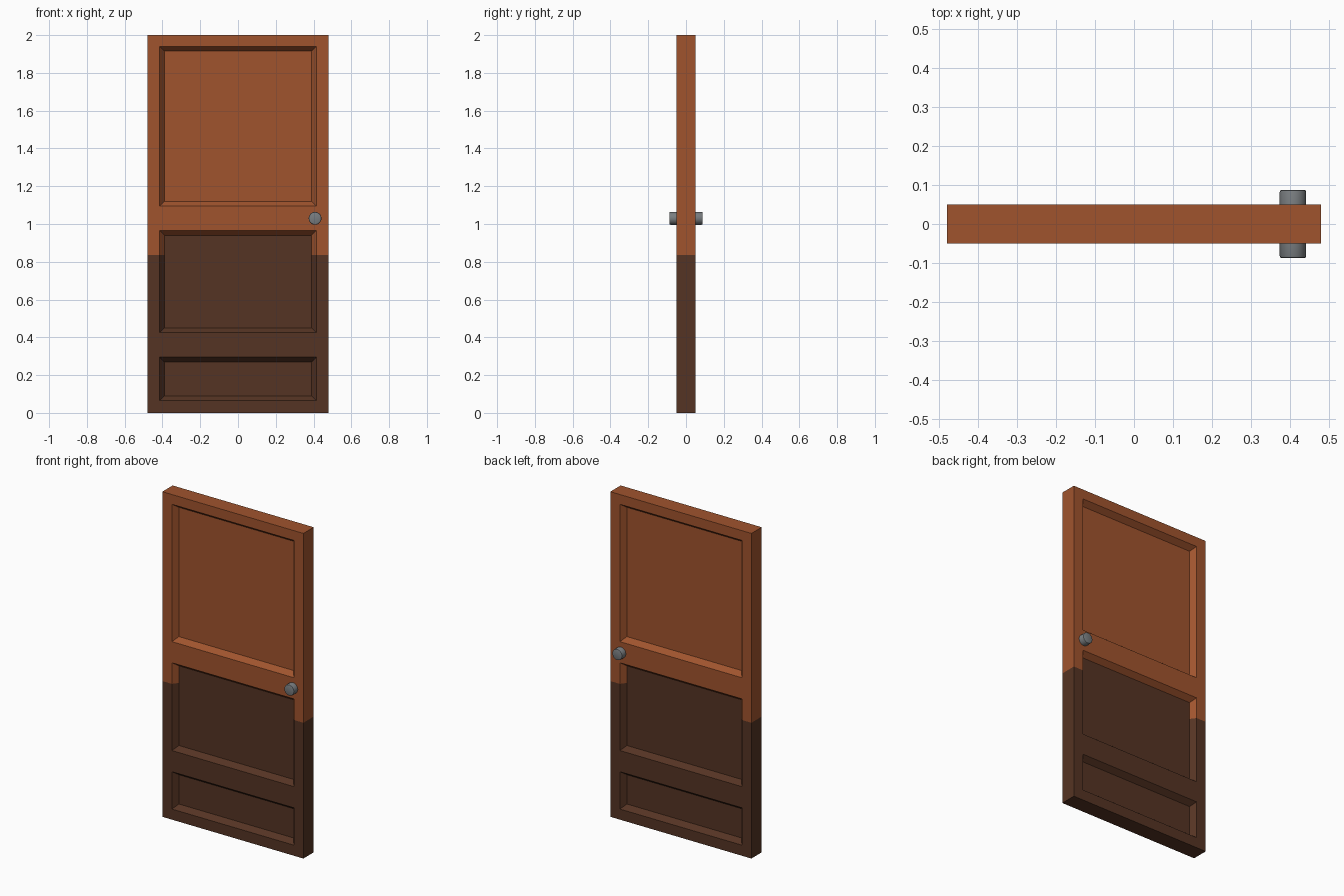
import bpy, bmesh, math
from mathutils import Matrix

if "Cube" in bpy.data.objects:
    bpy.data.objects.remove(bpy.data.objects["Cube"])


def material(name, rgb):
    m = bpy.data.materials.new(name)
    m.diffuse_color = (*rgb, 1.0)
    m.use_nodes = True
    m.node_tree.nodes["Principled BSDF"].inputs["Base Color"].default_value = m.diffuse_color
    return m


light_wood = material("light wood", (0.352, 0.088, 0.027))
dark_wood = material("dark wood", (0.091, 0.034, 0.017))
metal = material("grey metal", (0.19, 0.205, 0.215))

W, T, H = 0.48, 0.05, 2.0          # half width, half thickness, height
PANEL_X, RIM, DEPTH = 0.415, 0.025, 0.033
PANELS = [(0.065, 0.295), (0.425, 0.965), (1.095, 1.94)]
STAIN_Z = 0.835                    # height where the dark wood ends


def add_object(name, bm, mats):
    me = bpy.data.meshes.new(name)
    bm.to_mesh(me)
    bm.free()
    ob = bpy.data.objects.new(name, me)
    bpy.context.collection.objects.link(ob)
    for m in mats:
        me.materials.append(m)
    return ob


def cut(bm, co, no, faces=None):
    faces = faces or bm.faces[:]
    bmesh.ops.bisect_plane(bm, geom=bm.verts[:] + bm.edges[:] + faces,
                           dist=1e-5, plane_co=co, plane_no=no)


# Door slab, cut along the panel outlines
bm = bmesh.new()
bmesh.ops.create_cube(bm, size=1, matrix=Matrix.Translation((0, 0, H / 2))
                      @ Matrix.Diagonal((2 * W, 2 * T, H, 1)))
for x in (-PANEL_X, PANEL_X):
    cut(bm, (x, 0, 0), (1, 0, 0))
for z in (z for pair in PANELS for z in pair):
    cut(bm, (0, 0, z), (0, 0, 1))

# Recessed panels with sloping rims on both sides
bm.normal_update()
panels = []
for f in bm.faces:
    c = f.calc_center_median()
    if (abs(f.normal.y) > 0.9 and abs(c.x) < 0.1
            and any(a < c.z < b for a, b in PANELS)):
        panels.append(f)
bmesh.ops.inset_individual(bm, faces=panels, thickness=RIM, depth=-DEPTH,
                           use_even_offset=True)

# Dark lower part: the panel floors stay in one piece
bm.normal_update()
floors = {f for f in bm.faces
          if abs(f.normal.y) > 0.9 and abs(f.calc_center_median().y) < T - 0.01}
cut(bm, (0, 0, STAIN_Z), (0, 0, 1), [f for f in bm.faces if f not in floors])
for f in bm.faces:
    zs = [v.co.z for v in f.verts]
    f.material_index = 1 if (min(zs) + max(zs)) / 2 < STAIN_Z else 0
add_object("door_slab", bm, [light_wood, dark_wood])

# Door knobs, front and back
for name, side in (("front_knob", -1), ("back_knob", 1)):
    bm = bmesh.new()
    bmesh.ops.create_cone(
        bm, cap_ends=True, segments=20, radius1=0.034, radius2=0.034, depth=0.05,
        matrix=Matrix.Translation((0.408, side * 0.0625, 1.03))
        @ Matrix.Rotation(math.pi / 2, 4, 'X'))
    rim = [e for e in bm.edges if all(abs(v.co.y) > 0.08 for v in e.verts)]
    bmesh.ops.bevel(bm, geom=rim, offset=0.005, segments=2, profile=0.5,
                    affect='EDGES')
    ob = add_object(name, bm, [metal])
    bpy.ops.object.select_all(action='DESELECT')
    ob.select_set(True)
    bpy.context.view_layer.objects.active = ob
    bpy.ops.object.shade_smooth_by_angle(angle=math.radians(35))
